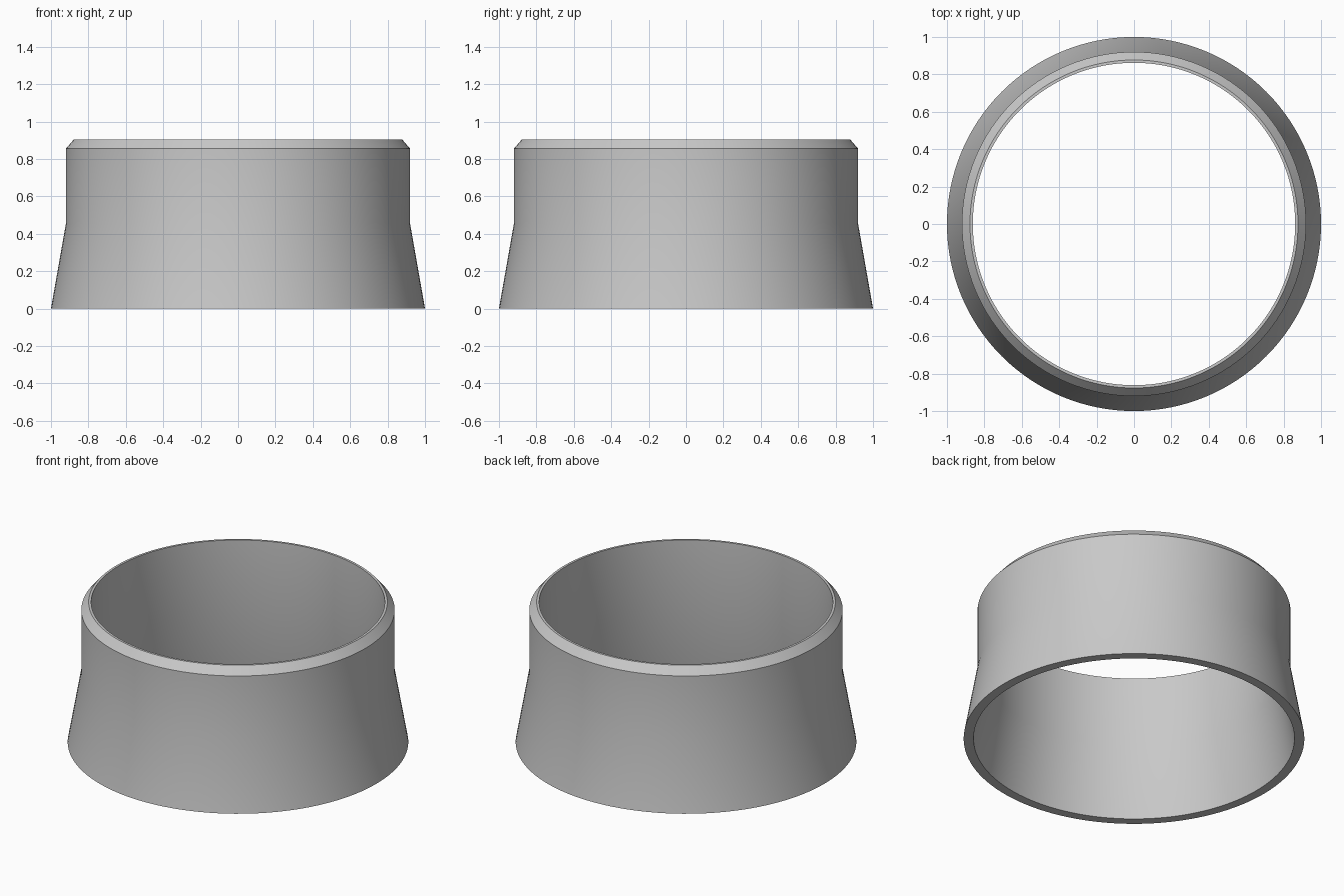
import bpy
import bmesh
import math

SEGMENTS = 128

cube = bpy.data.objects.get("Cube")
if cube:
    bpy.data.objects.remove(cube, do_unlink=True)


def make_material(name, color):
    mat = bpy.data.materials.new(name)
    mat.use_nodes = True
    mat.diffuse_color = color
    mat.node_tree.nodes["Principled BSDF"].inputs["Base Color"].default_value = color
    return mat


def lathe(name, profile, mat):
    """Revolve a closed (radius, height) profile around the z axis."""
    bm = bmesh.new()
    verts = [bm.verts.new((r, 0, z)) for r, z in profile]
    edges = [bm.edges.new((v, verts[(i + 1) % len(verts)])) for i, v in enumerate(verts)]
    bmesh.ops.spin(bm, geom=verts + edges, cent=(0, 0, 0), axis=(0, 0, 1),
                   angle=math.tau, steps=SEGMENTS, use_duplicate=False)
    bmesh.ops.remove_doubles(bm, verts=bm.verts[:], dist=0.0001)
    bmesh.ops.recalc_face_normals(bm, faces=bm.faces[:])
    mesh = bpy.data.meshes.new(name)
    bm.to_mesh(mesh)
    bm.free()
    mesh.materials.append(mat)
    obj = bpy.data.objects.new(name, mesh)
    bpy.context.collection.objects.link(obj)
    bpy.ops.object.select_all(action="DESELECT")
    obj.select_set(True)
    bpy.context.view_layer.objects.active = obj
    bpy.ops.object.shade_smooth_by_angle(angle=math.radians(30))
    return obj


grey = make_material("plain grey", (0.58, 0.58, 0.58, 1))

# Hollow collar: flared skirt, straight neck, chamfered rim, even wall
lathe("flared_collar", [
    (1.0, 0.0), (0.92, 0.455), (0.92, 0.855), (0.877, 0.905),
    (0.862, 0.905), (0.862, 0.455), (0.942, 0.0),
], grey)
